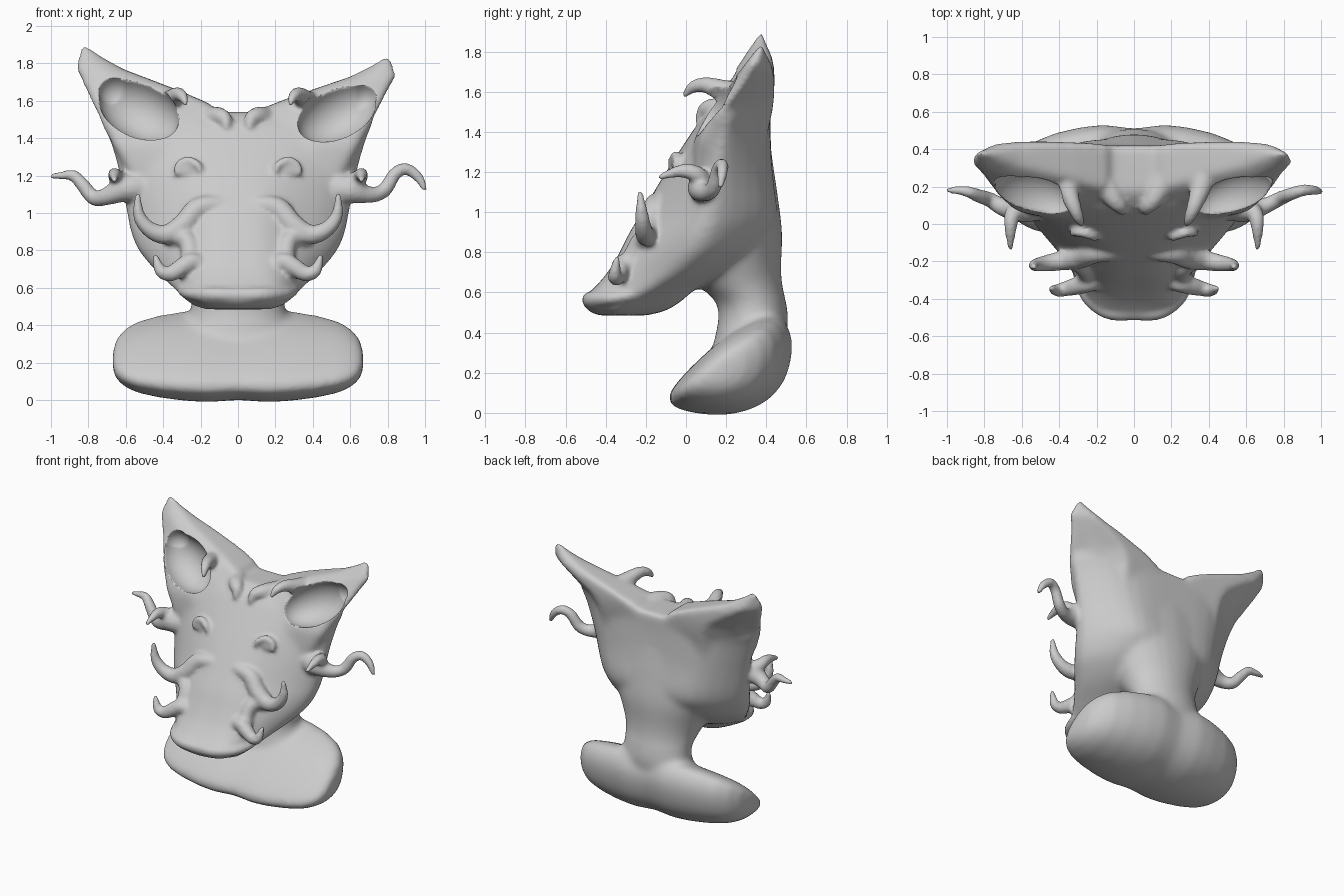
import bpy, bmesh, math
from mathutils import Vector, Matrix

if "Cube" in bpy.data.objects:
    bpy.data.objects.remove(bpy.data.objects["Cube"])

clay = bpy.data.materials.new("pale grey clay")
clay.diffuse_color = (0.6, 0.6, 0.6, 1)
clay.use_nodes = True
clay.node_tree.nodes["Principled BSDF"].inputs["Base Color"].default_value = clay.diffuse_color


def smooth_path(pts, n=5, closed=False):
    """Catmull-Rom resampling, works for any tuple length."""
    out, m = [], len(pts)
    for i in range(m if closed else m - 1):
        if closed:
            p = [pts[(i + k) % m] for k in (-1, 0, 1, 2)]
        else:
            p = [pts[min(max(i + k, 0), m - 1)] for k in (-1, 0, 1, 2)]
        for s in range(n):
            t = s / n
            out.append(tuple(
                0.5 * (2 * b + (c - a) * t + (2 * a - 5 * b + 4 * c - d) * t * t
                       + (3 * b - a - 3 * c + d) * t ** 3) for a, b, c, d in zip(*p)))
    if not closed:
        out.append(tuple(pts[-1]))
    return out


def loft(bm, rings):
    """Closed skin through rings of equal point count."""
    vs = [[bm.verts.new(p) for p in r] for r in rings]
    n, faces = len(vs[0]), []
    for a, b in zip(vs, vs[1:]):
        for i in range(n):
            j = (i + 1) % n
            faces.append(bm.faces.new((a[i], a[j], b[j], b[i])))
    faces += [bm.faces.new(vs[0][::-1]), bm.faces.new(vs[-1])]
    bmesh.ops.recalc_face_normals(bm, faces=faces)


def add_object(name, bm):
    me = bpy.data.meshes.new(name)
    bm.to_mesh(me)
    bm.free()
    ob = bpy.data.objects.new(name, me)
    bpy.context.collection.objects.link(ob)
    me.materials.append(clay)
    return ob


def soften(ob, factor, iterations):
    sm = ob.modifiers.new("soften", 'SMOOTH')
    sm.factor, sm.iterations = factor, iterations


def fuse(ob, voxel, iterations):
    rm = ob.modifiers.new("fuse", 'REMESH')
    rm.mode, rm.voxel_size = 'VOXEL', voxel
    soften(ob, .5, iterations)


def baked(ob):
    dg = bpy.context.evaluated_depsgraph_get()
    return bpy.data.meshes.new_from_object(ob.evaluated_get(dg))


def tube(bm, pts, sides=12):
    """Tapered tube, points are (x, y, z, radius)."""
    path = smooth_path(pts)
    rings, ref = [], None
    for i, p in enumerate(path):
        a, b = path[max(i - 1, 0)], path[min(i + 1, len(path) - 1)]
        d = (Vector(b[:3]) - Vector(a[:3])).normalized()
        if ref is None:
            ref = d.orthogonal()
        ref = (ref - d * ref.dot(d)).normalized()
        q = d.cross(ref)
        rings.append([Vector(p[:3]) + p[3] * (ref * math.cos(t) + q * math.sin(t))
                      for t in (2 * math.pi * k / sides for k in range(sides))])
    loft(bm, rings)


bm = bmesh.new()

# Head: z, front y, front half-width, half-width, y of widest, back half-width, back y
head = [(.485, -.44, .10, .18, -.32, .12, -.20), (.51, -.49, .16, .25, -.34, .15, -.10),
        (.56, -.52, .20, .31, -.27, .20, -.02), (.62, -.46, .20, .37, -.15, .25, .05),
        (.70, -.39, .20, .45, -.02, .30, .19), (.80, -.33, .20, .53, .08, .33, .32),
        (.90, -.28, .19, .57, .13, .33, .41), (1.0, -.22, .19, .59, .16, .34, .45),
        (1.2, -.10, .24, .63, .18, .38, .43), (1.4, .03, .32, .69, .20, .42, .42),
        (1.48, .09, .34, .72, .22, .44, .42), (1.54, .17, .25, .68, .26, .40, .42)]
rings = []
for z, yf, wf, w, yw, wb, yb in smooth_path(head, 3):
    half = [(wf, yf + .03), (.84 * w, (yf + yw) / 2 + .02), (w, yw), (wb, yb - .03)]
    ring = [(0, yf)] + half + [(0, yb)] + [(-x, y) for x, y in reversed(half)]
    rings.append([(x, y, z) for x, y in smooth_path(ring, 4, True)])
loft(bm, rings)

# Ears: z, inner x, outer x, back y, setback (left ear taller than right)
ear = [(1.2, .20, .58, .38, .12), (1.36, .15, .67, .40, .03), (1.5, .10, .745, .43, 0),
       (1.58, .14, .785, .44, 0), (1.65, .30, .815, .445, 0), (1.72, .48, .845, .445, 0),
       (1.77, .61, .87, .435, 0), (1.83, .71, .855, .41, 0), (1.91, .80, .835, .38, 0)]
for s, kx, kz in ((-1, 1.01, 1.0), (1, .985, .87)):
    rings = []
    for z, x0, x1, yb, back in ear:
        yf = -.1 + (z - 1.2) * .67 + back
        m, t = (x0 + x1) / 2, x1 - x0
        zz = z if z < 1.45 else 1.45 + (z - 1.45) * kz
        g = min(1, t / .4)
        rings.append([(s * x * kx, y, zz) for x, y in (
            (x0, yf + .03), (m, yf), (x1 - .08 * t, yf + .03 * g), (x1, yf + .03 + .04 * g),
            (x1 - .2 * t, yf + .65 * (yb - yf)), (m, yb), (x0, yb - .01))])
    loft(bm, rings)

# Neck flaring into the back of the head: z, front y, back y, half-width
neck = [(.2, .12, .46, .34), (.36, .14, .495, .30), (.46, .16, .51, .26), (.55, .15, .50, .25),
        (.64, .06, .48, .27), (.74, 0, .475, .31), (.9, 0, .48, .37), (1.1, .05, .455, .42), (1.3, .1, .425, .44)]
rings = []
for z, yf, yb, w in smooth_path(neck, 3):
    rings.append([(w * math.cos(a), (yf + yb) / 2 + (yb - yf) / 2 * math.sin(a), z)
                  for a in (2 * math.pi * k / 24 for k in range(24))])
loft(bm, rings)

# Shoulder base: slanted side section scaled along x, with a shallow spine groove
section = smooth_path([(-.09, .065), (0, .008), (.2, -.01), (.38, .045), (.495, .17), (.53, .36),
                       (.46, .48), (.32, .45), (.16, .35), (-.02, .18)], 4, True)
rings = []
for x, k in ((-.67, .2), (-.655, .42), (-.61, .62), (-.54, .77), (-.42, .89), (-.28, .97), (-.16, 1), (0, .95)):
    rings.append([(x, .13 + (y - .13) * k, .21 + (z - .21) * k) for y, z in section])
rings += [[(-x, y, z) for x, y, z in r] for r in rings[-2::-1]]
loft(bm, rings)

# Blend the main masses first
core = add_object("core_masses", bm)
fuse(core, .018, 12)
bm = bmesh.new()
bm.from_mesh(baked(core))
bpy.data.objects.remove(core)

# Cheek tendrils, a different curl on each side
tube(bm, [(.50, .12, 1.13, .10), (.60, .08, 1.12, .075), (.68, .09, 1.10, .05), (.74, .115, 1.10, .042),
          (.79, .14, 1.13, .04), (.84, .16, 1.21, .036), (.90, .18, 1.235, .033), (.965, .18, 1.19, .028), (1.0, .17, 1.12, .016)])
tube(bm, [(-.50, .12, 1.13, .10), (-.60, .08, 1.13, .075), (-.70, .09, 1.09, .05), (-.77, .13, 1.08, .042),
          (-.83, .15, 1.15, .038), (-.88, .17, 1.20, .032), (-.94, .18, 1.20, .024), (-1.005, .18, 1.195, .015)])

for s in (-1, 1):
    def part(pts):
        tube(bm, [(s * x, y, z, r) for x, y, z, r in pts])
    # Spike on the cheek tendril
    part([(.60, .08, 1.14, .06), (.65, .05, 1.19, .045), (.66, -.03, 1.205, .033), (.66, -.14, 1.17, .014)])
    # Upper whisker, its bridge down the snout, and lower whisker
    part([(0, -.13, 1.04, .04), (.13, -.15, 1.045, .05), (.22, -.155, 1.02, .06),
          (.29, -.18, .94, .06), (.38, -.195, .885, .055), (.47, -.21, .91, .045), (.53, -.22, .99, .034), (.535, -.23, 1.11, .014)])
    part([(.36, -.17, .88, .05), (.28, -.22, .86, .05), (.255, -.26, .79, .05), (.27, -.29, .73, .045)])
    part([(.16, -.30, .70, .04), (.24, -.315, .74, .05), (.30, -.33, .71, .05),
          (.36, -.345, .675, .043), (.41, -.355, .685, .035), (.43, -.35, .73, .026), (.445, -.34, .78, .014)])
    # Hooked horns above the brow and small curls beside the notch
    part([(.38, .27, 1.57, .08), (.35, .17, 1.61, .055), (.32, .09, 1.635, .04),
          (.295, .03, 1.62, .03), (.275, -.01, 1.575, .014)])
    part([(.16, .24, 1.49, .08), (.11, .14, 1.515, .055), (.07, .09, 1.50, .04), (.06, .06, 1.44, .016)])
    # Eye with arched lid
    part([(.20, -.075, 1.21, .015), (.215, -.07, 1.255, .022), (.27, -.05, 1.28, .025),
          (.32, -.045, 1.25, .022), (.325, -.06, 1.20, .015)])
    bmesh.ops.create_uvsphere(bm, u_segments=20, v_segments=12, radius=.055,
                              matrix=Matrix.Translation((s * .27, -.02, 1.225)))

# Lip rolling round the snout
lip = [(.31, -.27, .585, .02), (.25, -.39, .57, .035), (.14, -.47, .565, .04)]
tube(bm, lip + [(0, -.475, .56, .042)] + [(-x, y, z, r) for x, y, z, r in reversed(lip)])

# Fuse everything into one sculpted surface, hollowing the ears
body = add_object("sculpted_creature_bust", bm)
fuse(body, .0125, 6)
cutters = []
n, u = Vector((0, -.83, .56)), Vector((0, .56, .83))
for s, kz in ((-1, 1), (1, .87)):
    ex = Vector((s, 0, 0))
    d, e = ex * .83 + u * .56, ex * -.56 + u * .83
    # A wide bowl plus a smaller one reaching into the upper outer corner
    for x, y, z, r in ((.53, .145, 1.555, (.235, .16 * kz ** .5, .16)), (.65, .205, 1.645, (.10, .09 * kz, .11))):
        m = Matrix((d * r[0], e * r[1], n * r[2])).transposed().to_4x4()
        m.translation = (s * x, y - (1 - kz) * .08, 1.45 + (z - 1.45) * kz)
        cb = bmesh.new()
        bmesh.ops.create_uvsphere(cb, u_segments=40, v_segments=24, radius=1, matrix=m)
        bmesh.ops.recalc_face_normals(cb, faces=cb.faces)
        cut = add_object("ear_cutter", cb)
        cut.hide_render = True
        cutters.append(cut)
        b = body.modifiers.new("ear hollow", 'BOOLEAN')
        b.operation, b.object, b.solver = 'DIFFERENCE', cut, 'EXACT'
soften(body, .4, 4)
done = baked(body)
body.modifiers.clear()
body.data = done
done.materials.clear()
done.materials.append(clay)
for p in done.polygons:
    p.use_smooth = True
    p.material_index = 0
for c in cutters:
    bpy.data.objects.remove(c)
